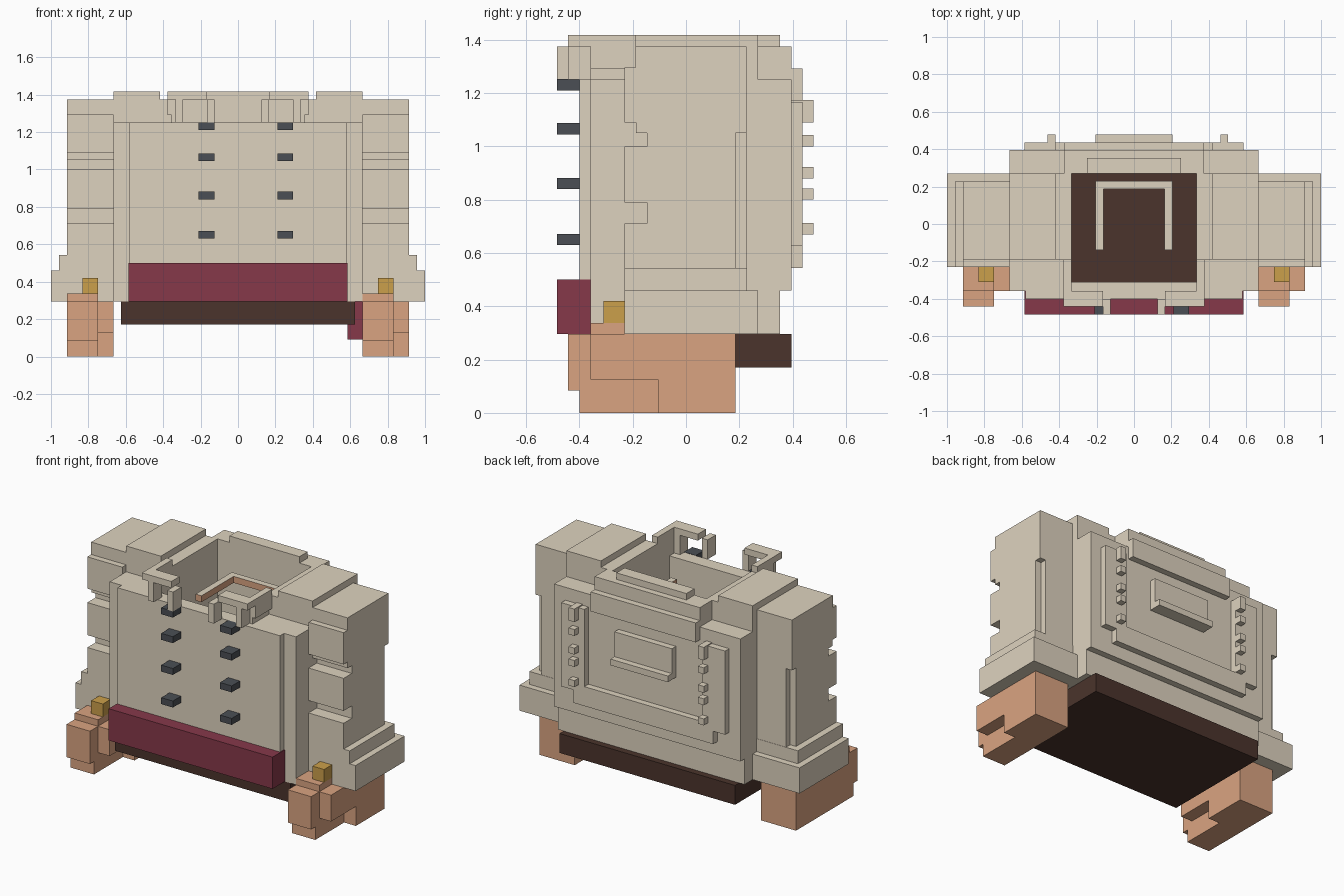
import bpy, bmesh
from mathutils import Vector

cube = bpy.data.objects.get("Cube")
if cube:
    bpy.data.objects.remove(cube, do_unlink=True)


def material(name, red, green, blue):
    m = bpy.data.materials.new(name)
    m.use_nodes = True
    m.diffuse_color = (red, green, blue, 1)
    m.node_tree.nodes["Principled BSDF"].inputs["Base Color"].default_value = m.diffuse_color
    return m


cloth = material("beige cloth", .73, .65, .52)
skin = material("skin", .7, .37, .22)
sash_red = material("dark red", .24, .04, .068)
brown = material("dark brown", .07, .034, .025)
grey = material("dark grey", .07, .078, .09)
gold = material("gold", .6, .35, .07)


def block(name, mat, left, right, front, back, bottom, top):
    """A box between six planes."""
    bm = bmesh.new()
    bmesh.ops.create_cube(bm, size=1)
    low, high = Vector((left, front, bottom)), Vector((right, back, top))
    bmesh.ops.scale(bm, vec=high - low, verts=bm.verts)
    bmesh.ops.translate(bm, vec=(low + high) / 2, verts=bm.verts)
    mesh = bpy.data.meshes.new(name)
    bm.to_mesh(mesh)
    bm.free()
    mesh.materials.append(mat)
    ob = bpy.data.objects.new(name, mesh)
    bpy.context.collection.objects.link(ob)
    return ob


def centred(name, mat, half, *planes):
    return block(name, mat, -half, half, *planes)


def pair(name, mat, inner, outer, *planes):
    block("left_" + name, mat, inner, outer, *planes)
    block("right_" + name, mat, -outer, -inner, *planes)


# Shared planes: one step is the thickness of a ledge
step = 1 / 24
thick = 2 * step
hem, cuff_top, chest_top = .295, .46, 1.25
sill, crown = cuff_top + thick, chest_top + 4 * step
hole, panel, body = .335, .585, .665
arm = body + .25
chest, hole_front, hole_back = -.4, -.31, .27
spine = hole_back + thick
back = spine + step
plate = back + step
rim = plate + step

# Hollow torso, stepped in at the hem; the sash wraps just outside the front
pair("side", cloth, hole, body, chest + step, spine, hem, chest_top)
centred("torso_front", cloth, panel - step / 8, chest, hole_front, hem, chest_top)
centred("torso_back", cloth, hole, hole_back, spine, hem, chest_top)
centred("torso_back_layer", cloth, body, spine, back, cuff_top, chest_top)

# Back frame around a sunken field, with a raised pocket on a ledge
field, yoke_bottom = .42, crown - 6 * step
pair("back_frame", cloth, field, panel, back, plate, sill + thick, yoke_bottom)
centred("back_sill", cloth, .5, back, plate, sill, sill + 3 * step)
centred("back_yoke", cloth, .375, back, plate, yoke_bottom, chest_top + step)
centred("back_pocket", cloth, .205, back, plate, .9, 1.08)
centred("back_ledge", cloth, .205, back, rim, .88, .92)

# Two columns of beads on the frame
for z in (.67, .8, .88, 1, 1.09):
    height = thick if z > 1 else step
    for x in (-field - step, field + step):
        block("bead", cloth, x, x + step, back, rim, z, z + height)

# Shoulders and collar
shoulder = hole + thick
shoulder_front = -.19
pair("shoulder", cloth, shoulder, body, shoulder_front, hole_back, chest_top, crown)
pair("shoulder_step", cloth, hole, shoulder, shoulder_front, hole_back, chest_top, crown - step)
centred("collar_back", cloth, .25, hole_back, spine, chest_top, crown)
centred("collar_back_step", cloth, .375, hole_back, back, chest_top, crown - step)

# Lapels arch from a front post to a leg, then run back over the chest
post, lapel = .125, hole + step
lapel_front = chest - step
lapel_back = lapel_front + thick
pair("lapel_post", cloth, post, post + step, lapel_front - step, chest, chest_top, crown - step)
pair("lapel_top", cloth, post + step, lapel, lapel_front, lapel_back, crown - step, crown)
pair("lapel_leg", cloth, hole - step, hole, lapel_front, lapel_back, chest_top, crown - step)
pair("lapel_side", cloth, hole, lapel, lapel_back, shoulder_front, chest_top + step, crown)
pair("lapel_base", cloth, hole, hole + step / 2, lapel_back, shoulder_front,
     chest_top, chest_top + step)

# Inner neck band, cloth on top and skin on the sides
neck, neck_front, neck_back, neck_top = .205, -.14, .23, 1.21


def neck_band(name, left, right, front):
    ob = block(name, skin, left, right, front, neck_back, neck_top - step, neck_top)
    ob.data.materials.append(cloth)
    for p in ob.data.polygons:
        p.material_index = int(p.normal.z > .5)


neck_band("neck_band_right", -neck, step - neck, neck_front)
neck_band("neck_band_left", neck - step, neck, neck_front)
neck_band("neck_band_back", step - neck, neck - step, neck_back - step)

# Sleeves: a recessed core with padded bands separated by creases
sleeve_front, sleeve_back = -.23, .185
pair("sleeve_core", cloth, body, arm, sleeve_front + thick, sleeve_back, sill, crown - step)
for bottom, top in ((sill, .71), (.79, 1), (1.09, 1.295)):
    pair("sleeve_band", cloth, body, arm, sleeve_front, sleeve_back, bottom, top)
pair("sleeve_crease", cloth, body, arm, sleeve_front + step, sleeve_back, 1.05, 1.09)
pair("sleeve_cap", cloth, body, arm, shoulder_front, sleeve_back, 1.295, crown - step)
pair("sleeve_back", cloth, body, arm, sleeve_back, sleeve_back + step, 1.05, crown - step)
pair("sleeve_back_panel", cloth, body, arm - step, sleeve_back, sleeve_back + step, sill, 1.05)
pair("cuff", cloth, body, 1, sleeve_front, hole_back, hem, cuff_top)
pair("cuff_step", cloth, body, 1 - step, sleeve_front, hole_back - step, cuff_top, sill)

# Hands share one shape rather than a mirrored one; each carries a ring
palm_front, finger_front = -.105, chest
for side, x in (("left", body), ("right", -arm)):
    mid, end = x + 4 * step, x + 6 * step
    block(side + "_palm", skin, x, end, palm_front, sleeve_back, 0, hem)
    block(side + "_fingers", skin, x, mid, finger_front, palm_front, 0, hem)
    block(side + "_thumb", skin, mid, end, finger_front + step, palm_front, 3 * step, hem)
    block(side + "_knuckle", skin, x, mid, finger_front - step, finger_front, thick, hem)
    block(side + "_hand_top", skin, x, mid, finger_front + step, sleeve_front, hem, hem + step)
    block(side + "_ring", gold, x + thick, mid, hole_front, sleeve_front,
          hem + step, hem + 3 * step)

# Sash, its hanging end, and the base under the coat
sash_front = chest - thick
centred("sash", sash_red, panel, sash_front, chest + step, hem, .5)
block("sash_end", sash_red, panel, body, -.3, -.14, .09, hem)
centred("waist_base", brown, panel + step, chest + step, back, .17, hem)

# Two columns of buttons
for x in (-.21, .21):
    for z in (.63, .84, 1.045, 1.21):
        block("button", grey, x, x + thick, sash_front, chest, z, z + step)
